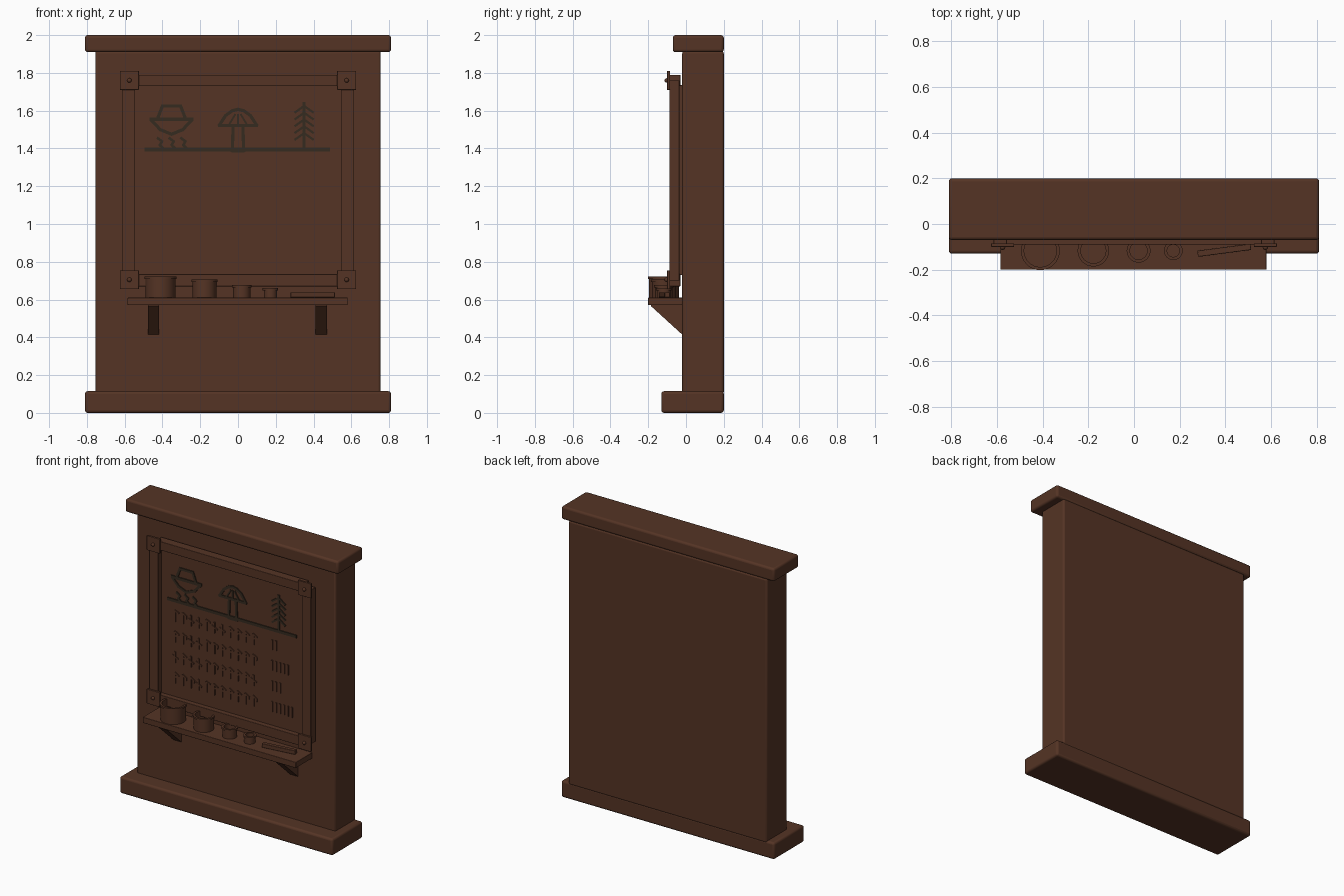
import bpy, bmesh, math
from mathutils import Vector, Matrix

cube = bpy.data.objects.get("Cube")
if cube:
    bpy.data.objects.remove(cube, do_unlink=True)


def material(name, rgb):
    m = bpy.data.materials.new(name)
    m.use_nodes = True
    m.diffuse_color = (*rgb, 1)
    bsdf = m.node_tree.nodes["Principled BSDF"]
    bsdf.inputs["Base Color"].default_value = (*rgb, 1)
    bsdf.inputs["Roughness"].default_value = 0.8
    return m


BROWN = material("brown wood", (0.09, 0.034, 0.018))
DARK = material("dark paint", (0.036, 0.024, 0.014))


def finish(name, bm, mat, bevel=0, smooth=False):
    bmesh.ops.recalc_face_normals(bm, faces=bm.faces)
    mesh = bpy.data.meshes.new(name)
    bm.to_mesh(mesh)
    bm.free()
    mesh.materials.append(mat)
    ob = bpy.data.objects.new(name, mesh)
    bpy.context.collection.objects.link(ob)
    if bevel:
        mod = ob.modifiers.new("bevel", "BEVEL")
        mod.width, mod.segments = bevel, 3
    if smooth:
        bpy.ops.object.select_all(action="DESELECT")
        ob.select_set(True)
        bpy.context.view_layer.objects.active = ob
        bpy.ops.object.shade_smooth_by_angle(angle=math.radians(40))
    return ob


def add_box(bm, center, size, turn=Matrix()):
    bmesh.ops.create_cube(bm, size=1, matrix=Matrix.Translation(center) @ turn
                          @ Matrix.Diagonal((*size, 1)))


def box(name, x, y, z, bevel=0):
    bm = bmesh.new()
    spans = (x, y, z)
    add_box(bm, [sum(s) / 2 for s in spans], [s[1] - s[0] for s in spans])
    return finish(name, bm, BROWN, bevel, bool(bevel))


# Slab, base and cap
box("slab", (-.755, .755), (-.02, .2), (.1, 1.915), .012)
box("base", (-.81, .81), (-.13, .2), (0, .115), .014)
box("cap", (-.81, .81), (-.07, .2), (1.91, 2), .014)

# Notice panel and its frame
PANEL = -.055
box("panel", (-.55, .55), (PANEL, -.015), (.73, 1.735))
box("frame_top", (-.56, .56), (-.09, -.03), (1.73, 1.79), .003)
box("frame_bottom", (-.56, .56), (-.09, -.03), (.67, .735), .003)
for side, word in ((-1, "right"), (1, "left")):
    xs = sorted((side * .545, side * .615))
    box("frame_" + word, xs, (-.088, -.035), (.7, 1.76), .003)
    for z, level in ((.705, "lower"), (1.76, "upper")):
        x = side * .575
        box(f"corner_plate_{level}_{word}", (x - .05, x + .05), (-.1, -.085), (z - .05, z + .05), .002)
        bm = bmesh.new()
        bmesh.ops.create_uvsphere(bm, u_segments=12, v_segments=8, radius=.012,
                                  matrix=Matrix.Translation((x, -.102, z)))
        finish(f"nail_{level}_{word}", bm, BROWN, smooth=True)

# Shelf and triangular brackets
box("shelf", (-.585, .58), (-.2, -.02), (.57, .61), .003)
for x, word in ((-.447, "right"), (.44, "left")):
    bm = bmesh.new()
    face = bm.faces.new([bm.verts.new((x - .03, y, z)) for y, z in
                         ((-.015, .575), (-.185, .575), (-.185, .565), (-.015, .41))])
    moved = bmesh.ops.extrude_face_region(bm, geom=[face])["geom"]
    bmesh.ops.translate(bm, vec=(.06, 0, 0),
                        verts=[v for v in moved if isinstance(v, bmesh.types.BMVert)])
    finish("bracket_" + word, bm, BROWN)


# Open cups turned from a profile
def cup(name, x, r, top):
    bm = bmesh.new()
    low, lip, wall = .61, .012, .012
    profile = [(0, low), (r - .004, low), (r - .004, top - lip), (r + .002, top - lip),
               (r + .002, top), (r - wall, top), (r - wall, low + .01), (0, low + .01)]
    verts = [bm.verts.new((a, 0, z)) for a, z in profile]
    edges = [bm.edges.new(pair) for pair in zip(verts, verts[1:])]
    bmesh.ops.spin(bm, geom=verts + edges, axis=(0, 0, 1), cent=(0, 0, 0),
                   angle=math.tau, steps=32, use_merge=True)
    bmesh.ops.remove_doubles(bm, verts=bm.verts, dist=.0001)
    bmesh.ops.translate(bm, vec=(x, -.117, 0), verts=bm.verts)
    finish(name, bm, BROWN, smooth=True)


for i, spec in enumerate(((-.41, .083, .722), (-.178, .067, .705),
                          (.02, .05, .677), (.172, .039, .66))):
    cup(f"cup_{i + 1}", *spec)

# Carving stick lying on the shelf
bm = bmesh.new()
add_box(bm, (.395, -.115, .625), (.235, .027, .027), Matrix.Rotation(.13, 4, "Z"))
finish("stick", bm, BROWN, .003)


# Flat strokes lying on the panel
def stroke(bm, points, width):
    for a, b in zip(points, points[1:]):
        a, b = Vector((a[0], 0, a[1])), Vector((b[0], 0, b[1]))
        d = b - a
        mid = (a + b) / 2 + Vector((0, PANEL - .002, 0))
        add_box(bm, mid, (d.length + width * .6, .009, width),
                Matrix.Rotation(math.atan2(-d.z, d.x), 4, "Y"))


# Ground line
bm = bmesh.new()
stroke(bm, [(-.49, 1.395), (.48, 1.395)], .02)
finish("ground_line", bm, DARK)

# Cooking pot over flames
bm = bmesh.new()
px = -.352
stroke(bm, [(px - .075, 1.555), (px - .048, 1.625), (px + .048, 1.625), (px + .075, 1.555)], .017)
stroke(bm, [(px - .11, 1.555), (px + .11, 1.555)], .02)
stroke(bm, [(px - .105, 1.548), (px - .06, 1.5), (px, 1.475), (px + .06, 1.5), (px + .105, 1.548)], .017)
for dx in (-.062, 0, .062):
    stroke(bm, [(px + dx - .012, 1.455), (px + dx + .012, 1.437),
                (px + dx, 1.418), (px + dx + .02, 1.4)], .014)
finish("pot_drawing", bm, DARK)

# Mushroom
bm = bmesh.new()
stroke(bm, [(-.1, 1.522), (-.065, 1.575), (-.03, 1.6), (0, 1.607), (.03, 1.6),
            (.065, 1.575), (.1, 1.522), (-.1, 1.522)], .017)
for s in (-1, 0, 1):
    stroke(bm, [(s * .015, 1.58), (s * .045, 1.53)], .01)
for s in (-1, 1):
    stroke(bm, [(s * .026, 1.515), (s * .03, 1.385)], .017)
stroke(bm, [(-.03, 1.385), (.03, 1.385)], .014)
finish("mushroom_drawing", bm, DARK)

# Fir tree
bm = bmesh.new()
stroke(bm, [(.35, 1.39), (.35, 1.64)], .016)
for i in range(5):
    z = 1.625 - i * .036
    stroke(bm, [(.302, z - .034), (.35, z), (.398, z - .034)], .012)
finish("tree_drawing", bm, DARK)

# Rows of carved signs, each a stem with its own arms, and tally marks
ARMS = {
    "g": [[(0, .036), (.026, .026)]],
    "r": [[(0, .034), (.024, .02), (.022, .004)]],
    "t": [[(-.018, .008), (.02, -.008)]],
    "p": [[(0, .035), (.024, .02), (0, .004)]],
}
rows = ((1.29, "grttgttpppp", 2), (1.148, "prttgrppppr", 5),
        (1.008, "tpttgrppppt", 3), (.865, "prrtgpppprr", 6))
signs, tallies = bmesh.new(), bmesh.new()
for z, text, count in rows:
    for i, letter in enumerate(text):
        x = -.437 + i * .0595
        stroke(signs, [(x, z - .034), (x, z + .034)], .011)
        for arm in ARMS[letter]:
            stroke(signs, [(x + a, z + b) for a, b in arm], .011)
    for i in range(count):
        x = .3 + i * .03
        stroke(tallies, [(x, z - .032), (x, z + .032)], .01)
finish("carved_signs", signs, BROWN)
finish("tally_marks", tallies, BROWN)
